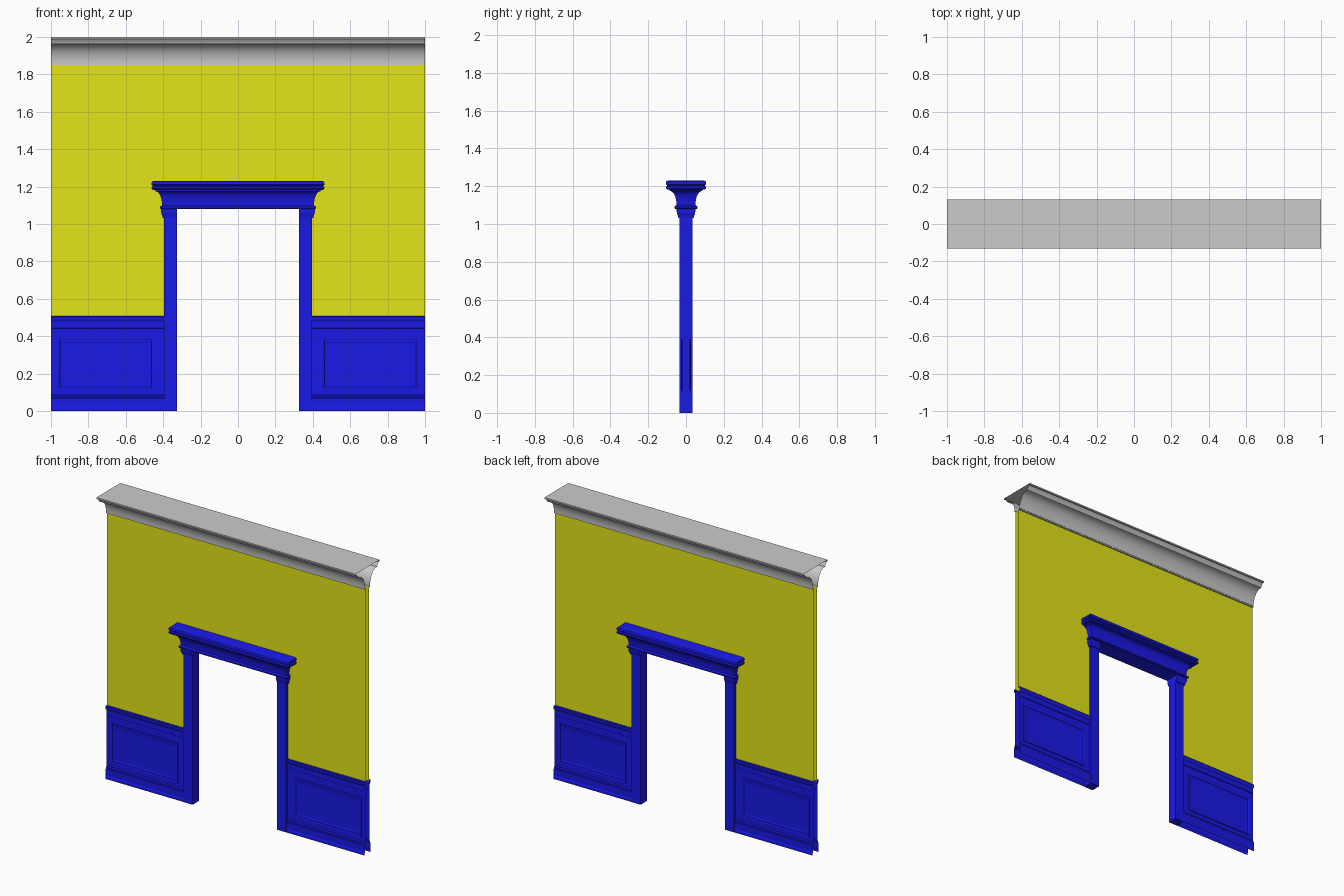
import bpy, bmesh, math

if "Cube" in bpy.data.objects:
    bpy.data.objects.remove(bpy.data.objects["Cube"])


def material(name, rgb):
    m = bpy.data.materials.new(name)
    m.diffuse_color = (*rgb, 1)
    m.use_nodes = True
    m.node_tree.nodes["Principled BSDF"].inputs["Base Color"].default_value = m.diffuse_color
    return m


BLUE = material("blue_paint", (0.01, 0.01, 0.8))
YELLOW = material("yellow_paint", (0.78, 0.78, 0.01))


def make(name, verts, faces, mat=None, spin=False):
    """Mesh object; spin adds the copy on the other side of the wall."""
    if spin:
        n = len(verts)
        verts = verts + [(-x, -y, z) for x, y, z in verts]
        faces = faces + [tuple(i + n for i in f) for f in faces]
    me = bpy.data.meshes.new(name)
    me.from_pydata(verts, [], faces)
    ob = bpy.data.objects.new(name, me)
    bpy.context.collection.objects.link(ob)
    if mat:
        me.materials.append(mat)
    bpy.ops.object.select_all(action='DESELECT')
    ob.select_set(True)
    bpy.context.view_layer.objects.active = ob
    bpy.ops.object.shade_smooth_by_angle(angle=math.radians(30))
    return ob


def strip(name, profile, x0, x1, mat=None, spin=True):
    """Open-ended moulding: (depth, z) profile swept along x."""
    verts = [(x, -d, z) for d, z in profile for x in (x0, x1)]
    faces = [(2 * i, 2 * i + 1, 2 * i + 3, 2 * i + 2) for i in range(len(profile) - 1)]
    return make(name, verts, faces, mat, spin)


def rings(name, loops, mat, start=True, end=True, spin=False):
    """Skin between four-cornered loops, optionally capped."""
    verts = [v for loop in loops for v in loop]
    faces = []
    for i in range(len(loops) - 1):
        a, b = 4 * i, 4 * i + 4
        faces += [(a + k, a + (k + 1) % 4, b + (k + 1) % 4, b + k) for k in range(4)]
    if start:
        faces.append((3, 2, 1, 0))
    if end:
        n = len(verts)
        faces.append((n - 4, n - 3, n - 2, n - 1))
    return make(name, verts, faces, mat, spin)


def rect(x0, x1, d, z):
    return [(x0, -d, z), (x1, -d, z), (x1, d, z), (x0, d, z)]


def cove(d0, z0, d1, z1, n=10):
    """Concave quarter curve, upright at the bottom and flaring out at the top."""
    return [(d1 - (d1 - d0) * math.cos(t), z0 + (z1 - z0) * math.sin(t))
            for t in [math.pi / 2 * i / n for i in range(n + 1)]]


# Crown moulding, both sides and the flat top in one sweep
half = ([(0.016, 1.85), (0.024, 1.85), (0.024, 1.858)] + cove(0.026, 1.858, 0.098, 1.962)
        + [(0.104, 1.962), (0.106, 1.97), (0.122, 1.99), (0.132, 1.99), (0.132, 2.0)])
strip("crown_moulding", half + [(-d, z) for d, z in reversed(half)], -1, 1, spin=False)

# Plaster wall sheets around the doorway
W = 0.016
strip("wall_upper", [(W, 1.15), (W, 1.855)], -1, 1, YELLOW)
for side, x0, x1 in (("left", -1, -0.39), ("right", 0.39, 1)):
    strip("wall_" + side, [(W, 0.5), (W, 1.15)], x0, x1, YELLOW)

# Wainscot: plinth, baseboard, field, rail and cap
F = 0.019
wainscot = [(0.033, 0), (0.033, 0.016), (0.029, 0.022), (0.029, 0.068), (0.025, 0.072),
            (0.025, 0.08), (F, 0.087), (F, 0.44), (0.023, 0.443), (0.023, 0.478),
            (0.029, 0.486), (0.031, 0.492), (0.031, 0.503), (0.027, 0.508), (W, 0.508)]
# Raised picture-frame moulding: (inset, depth)
frame = [(0, F - 0.001), (0, 0.025), (0.006, 0.027), (0.011, 0.025), (0.013, 0.022),
         (0.022, 0.022), (0.026, 0.02), (0.028, F)]
for side, x0, x1, p0, p1 in (("left", -1, -0.395, -0.965, -0.449),
                             ("right", 0.395, 1, 0.449, 0.965)):
    strip("wainscot_" + side, wainscot, x0, x1, BLUE)
    loops = [[(p0 + i, -d, 0.115 + i), (p1 - i, -d, 0.115 + i),
              (p1 - i, -d, 0.392 - i), (p0 + i, -d, 0.392 - i)] for i, d in frame]
    rings("panel_moulding_" + side, loops, BLUE, False, False, True)

# Door jambs with small capitals on the three outer sides
IN, OFF = 0.326, 0.362
jamb = [(0.034, 0), (0.034, 1.033), (0.041, 1.033), (0.043, 1.045), (0.047, 1.052),
        (0.049, 1.065), (0.049, 1.08)]
rings("door_jamb_right", [rect(IN, OFF + d, d, z) for d, z in jamb], BLUE, True, False)
rings("door_jamb_left", [rect(-OFF - d, -IN, d, z) for d, z in jamb], BLUE, True, False)

# Door head: bead, cove and projecting cap
head = ([(0.056, 1.08), (0.061, 1.084), (0.061, 1.092), (0.056, 1.096), (0.051, 1.1)]
        + cove(0.05, 1.1, 0.085, 1.175)
        + [(0.087, 1.181), (0.1, 1.183), (0.106, 1.19), (0.106, 1.198), (0.099, 1.204),
           (0.106, 1.21), (0.107, 1.218), (0.104, 1.226), (0.096, 1.23)])
rings("door_head", [rect(-0.356 - d, 0.356 + d, d, z) for d, z in head], BLUE)
